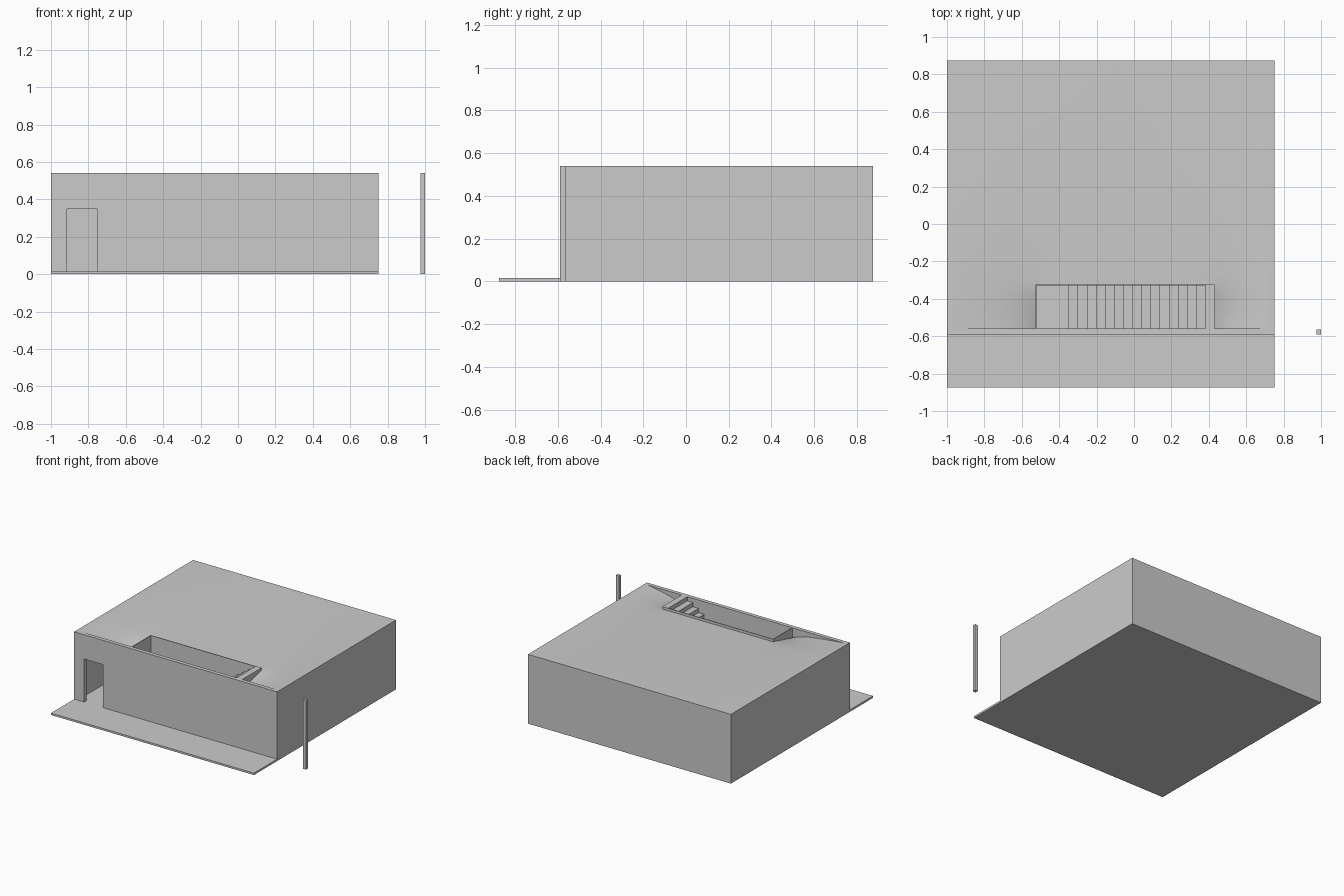
import bpy, bmesh

if "Cube" in bpy.data.objects:
    bpy.data.objects.remove(bpy.data.objects["Cube"])

H = 0.54          # wall height
FLOOR = 0.015     # slab thickness
T = 0.03          # wall thickness
X0, X1, Y0, Y1 = -1.0, 0.75, -0.59, 0.875
WX0, WX1, WY0, WY1 = -0.52, 0.43, -0.56, -0.33   # stairwell


def finish(name, bm):
    bmesh.ops.recalc_face_normals(bm, faces=bm.faces)
    me = bpy.data.meshes.new(name)
    bm.to_mesh(me)
    bm.free()
    ob = bpy.data.objects.new(name, me)
    bpy.context.collection.objects.link(ob)
    return ob


def box(name, x0, x1, y0, y1, z0, z1):
    bm = bmesh.new()
    bmesh.ops.create_cube(bm, size=1)
    for v in bm.verts:
        v.co = (x0 + (v.co.x + .5) * (x1 - x0),
                y0 + (v.co.y + .5) * (y1 - y0),
                z0 + (v.co.z + .5) * (z1 - z0))
    return finish(name, bm)


def extrude(name, outline, y0, y1):
    """Extrude an x/z outline along y."""
    bm = bmesh.new()
    face = bm.faces.new([bm.verts.new((x, y0, z)) for x, z in outline])
    ext = bmesh.ops.extrude_face_region(bm, geom=[face])
    verts = [g for g in ext["geom"] if isinstance(g, bmesh.types.BMVert)]
    bmesh.ops.translate(bm, verts=verts, vec=(0, y1 - y0, 0))
    return finish(name, bm)


def steps(a, b, n):
    return [a + (b - a) * i / n for i in range(n)]


# Ground slab with porch
box("floor_slab", X0, X1, -0.875, Y1, 0, FLOOR)

# Outer walls, the front one with a doorway
extrude("front_wall", [(X0, 0), (-0.915, 0), (-0.915, 0.35), (-0.75, 0.35),
                       (-0.75, 0), (X1, 0), (X1, H), (X0, H)], Y0, Y0 + T)
box("left_wall", X0, X0 + T, Y0 + T, Y1, 0, H)
box("right_wall", X1 - T, X1, Y0 + T, Y1, 0, H)
box("back_wall", X0 + T, X1 - T, Y1 - T, Y1, 0, H)

# Free-standing post
box("post", 0.975, 1.0, -0.59, -0.565, 0, H)

# Staircase of sixteen treads
N = 16
sx = -0.35
run, rise = (WX1 - sx) / N, (H - FLOOR) / N
profile = [(WX1, FLOOR), (sx, FLOOR)]
for i in range(N):
    z = FLOOR + (i + 1) * rise
    profile += [(sx + i * run, z), (sx + (i + 1) * run, z)]
extrude("staircase", profile, WY0, WY1)

# Walls around the stairwell
box("stairwell_back_wall", WX0, WX1, WY1, WY1 + 0.006, FLOOR, H)
box("stairwell_header", WX0 - 0.006, WX0, WY0, WY1 + 0.006, 0.35, H)

# Sagging roof sheet, relaxed between the outer walls and the stairwell
xs = steps(X0 + T, WX0, 10) + steps(WX0, WX1, 20) + steps(WX1, X1 - T, 8) + [X1 - T]
ys = steps(WY0, WY1, 6) + steps(WY1, Y1 - T, 20) + [Y1 - T]
nx, ny = len(xs), len(ys)
z = [[H] * nx for _ in range(ny)]
fixed = set()
for j in range(ny):
    for i in range(nx):
        if i in (0, nx - 1) or j == ny - 1:
            fixed.add((i, j))
        elif 10 <= i <= 30 and j <= 6:
            fixed.add((i, j))
            z[j][i] = H - 0.02 - 0.06 * (6 - j) / 6
for _ in range(400):
    for j in range(ny - 1):
        for i in range(1, nx - 1):
            if (i, j) not in fixed:
                below = z[j - 1][i] if j else z[1][i]
                z[j][i] = (z[j][i - 1] + z[j][i + 1] + below + z[j + 1][i]) / 4
bm = bmesh.new()
grid = [[bm.verts.new((xs[i], ys[j], z[j][i])) for i in range(nx)] for j in range(ny)]
for j in range(ny - 1):
    for i in range(nx - 1):
        if not (10 <= i < 30 and j < 6):
            f = bm.faces.new((grid[j][i], grid[j][i + 1],
                              grid[j + 1][i + 1], grid[j + 1][i]))
            f.smooth = True
bmesh.ops.delete(bm, geom=[v for v in bm.verts if not v.link_faces], context='VERTS')
finish("roof_sheet", bm)
